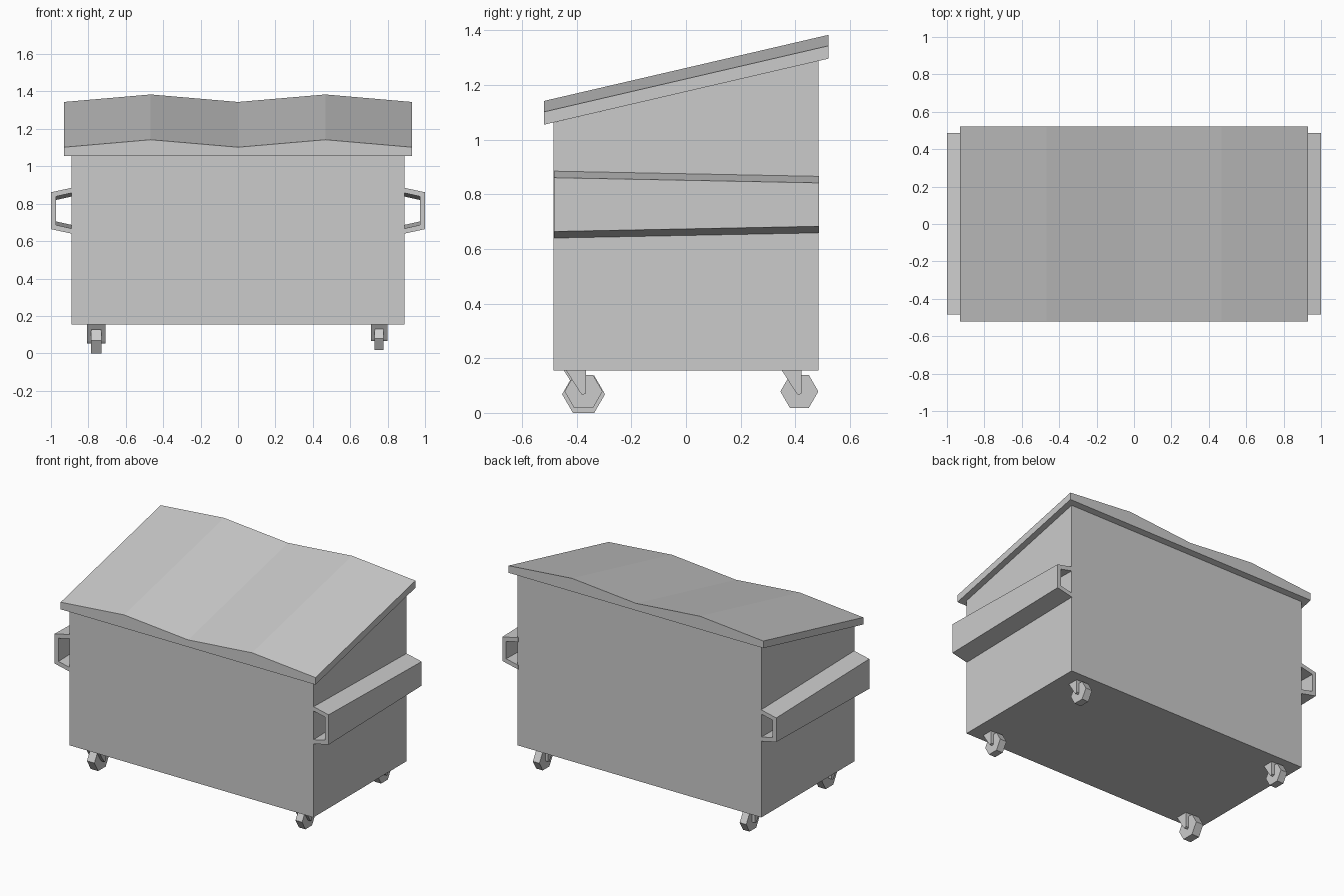
import bpy
from math import cos, sin, pi

if "Cube" in bpy.data.objects:
    bpy.data.objects.remove(bpy.data.objects["Cube"])


def make(name, verts, faces):
    me = bpy.data.meshes.new(name)
    me.from_pydata(verts, [], faces)
    me.update()
    ob = bpy.data.objects.new(name, me)
    bpy.context.collection.objects.link(ob)
    # consistent outward normals
    import bmesh
    bm = bmesh.new()
    bm.from_mesh(me)
    bmesh.ops.recalc_face_normals(bm, faces=bm.faces)
    bm.to_mesh(me)
    bm.free()
    return ob


def loft(name, a, b):
    """Solid between two matching outlines."""
    n = len(a)
    faces = [(i, (i + 1) % n, n + (i + 1) % n, n + i) for i in range(n)]
    return make(name, a + b, faces + [tuple(range(n))[::-1], tuple(range(n, 2 * n))])


# bin body with sloped top
side = [(-0.485, 0.155), (0.485, 0.155), (0.485, 1.289), (-0.485, 1.063)]
loft("bin_body", [(-0.89, y, z) for y, z in side], [(0.89, y, z) for y, z in side])

# ridged lid, sheared up towards the back
lid = [(-0.93, 1.055), (0.93, 1.055), (0.93, 1.102), (0.467, 1.142),
       (0, 1.102), (-0.467, 1.142), (-0.93, 1.102)]
loft("lid", [(x, -0.52, z) for x, z in lid], [(x, 0.522, z + 0.242) for x, z in lid])


# fork pockets: open C channels, narrowing slightly towards the back
def pocket_ring(s, y, d):
    mid = 0.7625
    half = [(0.885, 0.1235 - d), (1.0, 0.0985 - d), (0.972, 0.0765 - d), (0.885, 0.096 - d)]
    top = [(s * x, y, mid + h) for x, h in half]
    low = [(s * x, y, mid - h) for x, h in half]
    return top + low


for s, label in ((-1, "left"), (1, "right")):
    v = pocket_ring(s, -0.483, 0) + pocket_ring(s, 0.487, 0.019)
    # ring order: upper plate 0-3, lower plate 4-7
    loop = [0, 1, 5, 4, 7, 6, 2, 3]
    faces = [(loop[i], loop[(i + 1) % 8], loop[(i + 1) % 8] + 8, loop[i] + 8) for i in range(8)]
    for o in (0, 8):
        faces += [(o, o + 1, o + 2, o + 3), (o + 4, o + 5, o + 6, o + 7), (o + 1, o + 5, o + 6, o + 2)]
    make(label + "_fork_pocket", v, faces)


# casters: hexagonal wheel held between two tapered arms under a bridge
def caster(label, cx, cy, s):
    def prism(name, outline, x0, x1):
        loft(label + name, *[[(cx + s * x, cy + s * y, 0.157 + s * z) for y, z in outline]
                             for x in (x0, x1)])
    r = 0.0695
    prism("_wheel", [(r * cos(k * pi / 3), -0.0785 + r * sin(k * pi / 3)) for k in range(6)],
          -0.024, 0.024)
    arm = [(-0.065, 0), (0.008, 0), (0.008, -0.086), (-0.004, -0.092), (-0.012, -0.083)]
    prism("_left_arm", arm, -0.044, -0.0235)
    prism("_right_arm", arm, 0.0235, 0.044)
    prism("_bridge", [(-0.065, 0), (0.008, 0), (0.008, -0.026), (-0.048, -0.026)], -0.0235, 0.0235)


caster("front_left_caster", -0.758, -0.375, 1.13)
caster("front_right_caster", 0.755, -0.375, 1.0)
caster("back_left_caster", -0.755, 0.415, 1.0)
caster("back_right_caster", 0.755, 0.415, 1.0)
